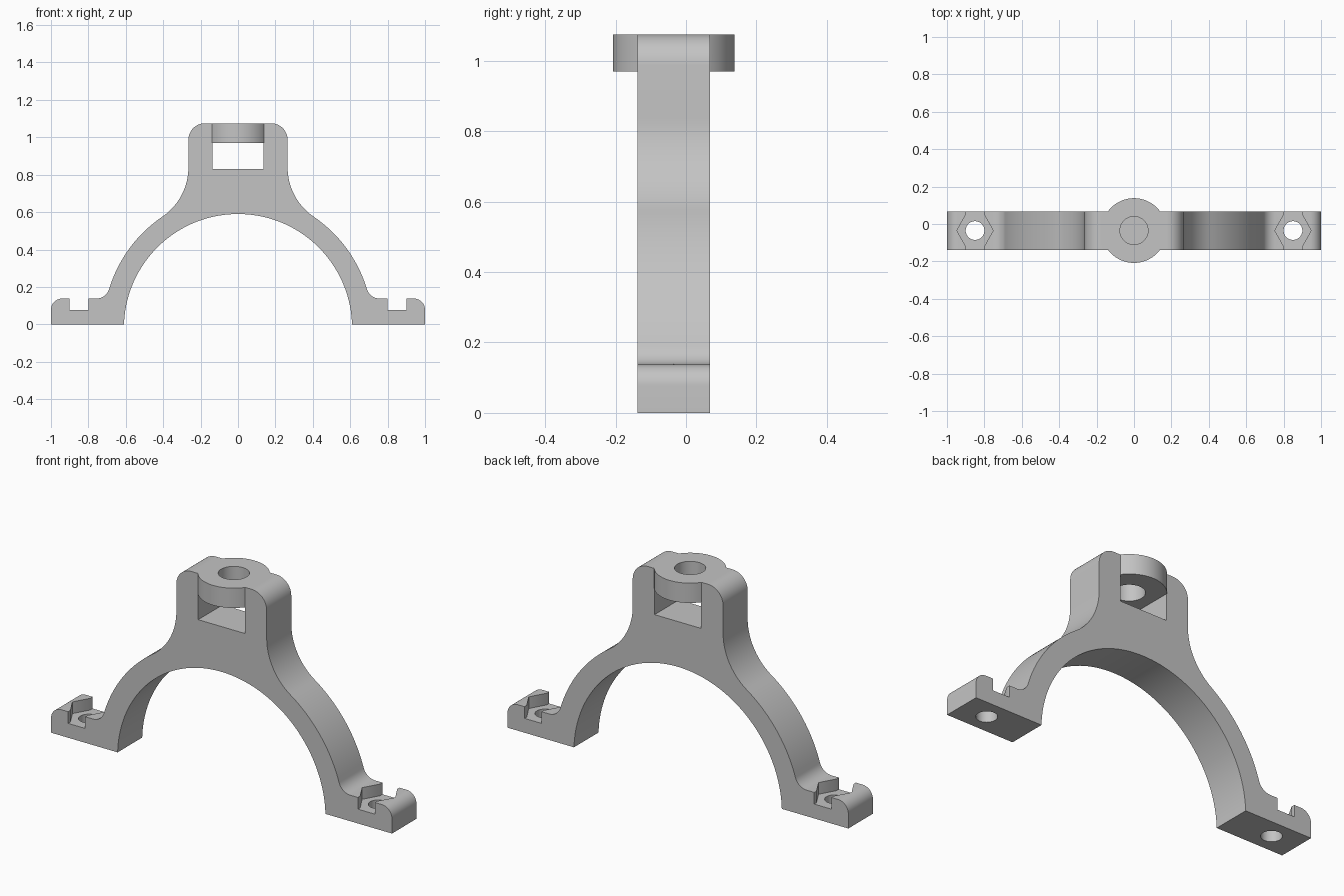
import bpy, bmesh
from math import sin, cos, pi, asin, atan2, sqrt

if "Cube" in bpy.data.objects:
    bpy.data.objects.remove(bpy.data.objects["Cube"], do_unlink=True)

gray = bpy.data.materials.new("plain gray")
gray.use_nodes = True
gray.diffuse_color = (0.55, 0.55, 0.55, 1)
gray.node_tree.nodes["Principled BSDF"].inputs["Base Color"].default_value = (0.55, 0.55, 0.55, 1)

FRONT, BACK, MID = -0.138, 0.068, -0.035
TOP, FOOT_TOP, SLOT_TOP = 1.075, 0.138, 0.97
AXIS_Z, R_IN, R_OUT = -0.02, 0.61, 0.72


def arc(cx, cy, r, a0, a1, n):
    return [(cx + r * cos(a0 + (a1 - a0) * i / n), cy + r * sin(a0 + (a1 - a0) * i / n))
            for i in range(n + 1)]


def prism(name, pts, lo, hi, along="z"):
    """Extrude a closed 2D outline along z, or along y for an x-z outline."""
    bm = bmesh.new()
    place = (lambda u, v: (u, lo, v)) if along == "y" else (lambda u, v: (u, v, lo))
    face = bm.faces.new([bm.verts.new(place(u, v)) for u, v in pts])
    new = bmesh.ops.extrude_face_region(bm, geom=[face])["geom"]
    step = (0, hi - lo, 0) if along == "y" else (0, 0, hi - lo)
    bmesh.ops.translate(bm, vec=step, verts=[g for g in new if isinstance(g, bmesh.types.BMVert)])
    bmesh.ops.recalc_face_normals(bm, faces=bm.faces)
    me = bpy.data.meshes.new(name)
    bm.to_mesh(me)
    bm.free()
    me.materials.append(gray)
    ob = bpy.data.objects.new(name, me)
    bpy.context.collection.objects.link(ob)
    return ob


def circle(cx, cy, r, n=64):
    return arc(cx, cy, r, 0, 2 * pi, n)[:-1]


def combine(target, tool, operation):
    tool.hide_render = True
    mod = target.modifiers.new(tool.name, "BOOLEAN")
    mod.object, mod.operation, mod.solver = tool, operation, "EXACT"
    bpy.context.view_layer.objects.active = target
    bpy.ops.object.modifier_apply(modifier=mod.name)
    bpy.data.objects.remove(tool, do_unlink=True)


# Right half of the outline, from the foot's inner corner round to the top
half = [((R_IN**2 - AXIS_Z**2) ** 0.5, 0), (1, 0)]
half += arc(0.94, FOOT_TOP - 0.06, 0.06, 0, pi / 2, 10)
# hollow fillet between foot and arch
r = 0.07
rise = FOOT_TOP + r - AXIS_Z
fx = sqrt((R_OUT + r) ** 2 - rise**2)
low = atan2(rise, fx)
half += arc(fx, FOOT_TOP + r, r, -pi / 2, low - pi, 12)
# outer arch, then hollow neck, tangent to both the arch and the head side
head, neck_z = 0.265, 0.84
rise = neck_z - AXIS_Z
r = (head**2 + rise**2 - R_OUT**2) / (2 * (R_OUT - head))
high = atan2(rise, head + r)
half += arc(0, AXIS_Z, R_OUT, low, high, 24)[1:]
half += arc(head + r, neck_z, r, high + pi, pi, 20)[1:]
half += arc(head - 0.088, TOP - 0.088, 0.088, 0, pi / 2, 12)

# Mirrored outline closed by the inner arch
start = asin(-AXIS_Z / R_IN)
inner = arc(0, AXIS_Z, R_IN, pi - start, start, 72)[1:-1]
outline = half + [(-x, z) for x, z in reversed(half)] + inner
bracket = prism("clamp_bracket", outline, FRONT, BACK, "y")

# Rounded boss behind the head
combine(bracket, prism("boss", circle(0, MID, 0.173, 96), SLOT_TOP, TOP), "UNION")

# Window through the head and the bolt hole above it
window = [(-0.137, 0.83), (0.137, 0.83), (0.137, SLOT_TOP), (-0.137, SLOT_TOP)]
combine(bracket, prism("window", window, -0.4, 0.4, "y"), "DIFFERENCE")
combine(bracket, prism("bolt_hole", circle(0, MID, 0.075), 0.92, 1.2), "DIFFERENCE")

# Nut pockets: hexagon merged with a straight slot, plus screw holes
quarter = [(0.05, -0.3), (0.05, -0.084), (0.097, 0), (0.05, 0.084), (0.05, 0.3)]
pocket = quarter + [(-x, y) for x, y in reversed(quarter)]
for cx in (-0.85, 0.85):
    pts = [(cx + x, MID + y) for x, y in pocket]
    combine(bracket, prism("nut_pocket", pts, 0.076, 0.3), "DIFFERENCE")
    combine(bracket, prism("screw_hole", circle(cx, MID, 0.05, 48), -0.1, 0.3), "DIFFERENCE")

bpy.ops.object.select_all(action="DESELECT")
bracket.select_set(True)
bpy.context.view_layer.objects.active = bracket
bpy.ops.object.shade_smooth_by_angle(angle=pi / 6)
